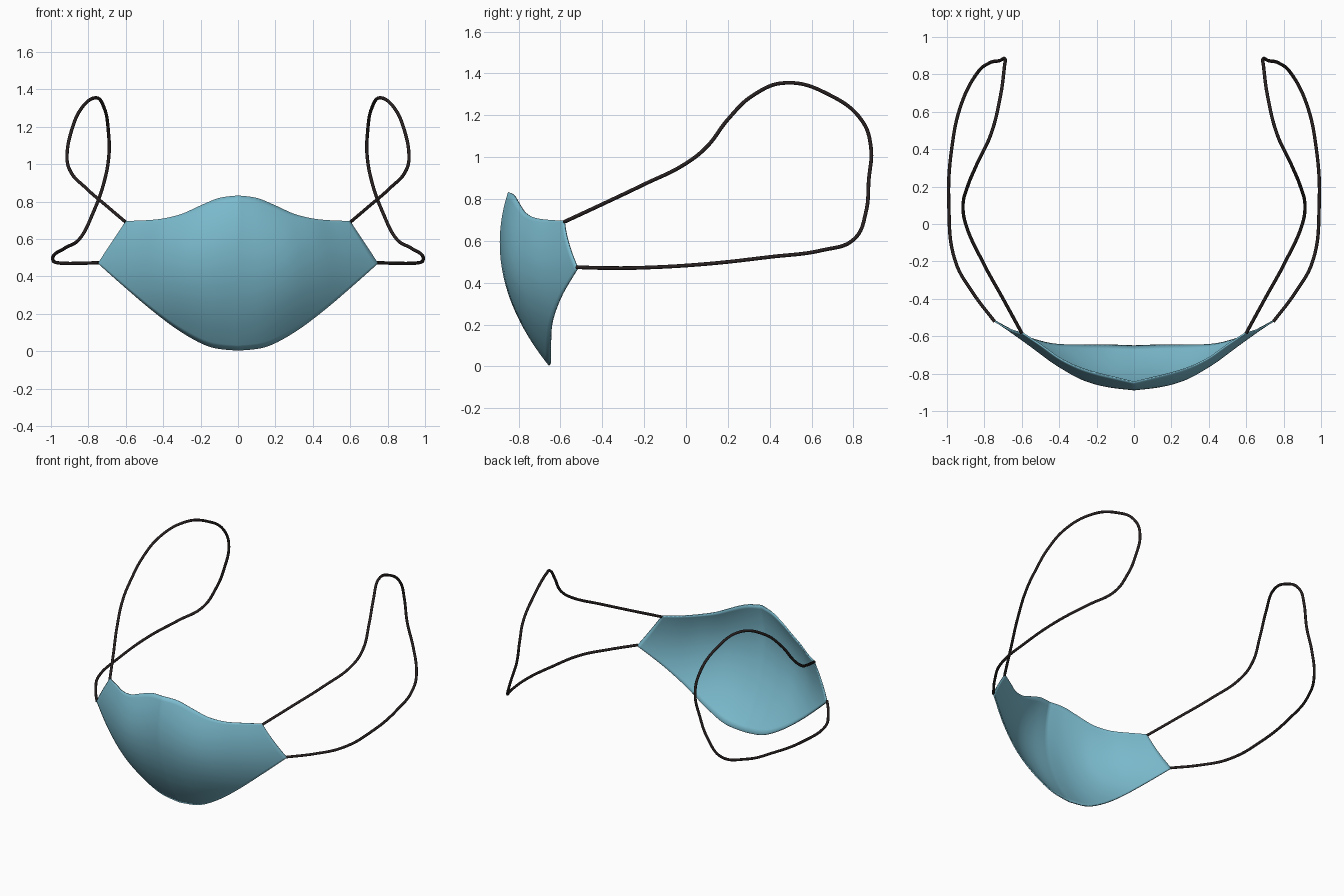
import bpy
import bmesh
from mathutils import Vector

cube = bpy.data.objects.get("Cube")
if cube:
    bpy.data.objects.remove(cube, do_unlink=True)


def make_material(name, colour):
    material = bpy.data.materials.new(name)
    material.use_nodes = True
    material.diffuse_color = (*colour, 1)
    shader = material.node_tree.nodes["Principled BSDF"]
    shader.inputs["Base Color"].default_value = (*colour, 1)
    shader.inputs["Roughness"].default_value = 0.8
    return material


def sample(points, t):
    """Smooth position along evenly spaced control points, t from 0 to 1."""
    last = len(points) - 1
    place = t * last
    i = min(int(place), last - 1)
    f = place - i
    a, b, c, d = (Vector(points[min(max(k, 0), last)]) for k in range(i - 1, i + 3))
    return b + 0.5 * f * (c - a + f * (2 * a - 5 * b + 4 * c - d + f * (3 * (b - c) + d - a)))


def add_object(name, data, material):
    obj = bpy.data.objects.new(name, data)
    bpy.context.collection.objects.link(obj)
    data.materials.append(material)
    return obj


cloth_blue = make_material("cloth blue", (0.2, 0.5, 0.62))
elastic_black = make_material("elastic black", (0.022, 0.015, 0.015))

# Upper and lower rims of the mask, from the middle to the left corner
top_rim = [(0, -.85, .833), (.1, -.825, .82), (.2, -.8, .78), (.3, -.768, .735),
           (.4, -.72, .71), (.5, -.65, .7), (.6, -.585, .697)]
bottom_rim = [(0, -.655, .003), (.15, -.65, .023), (.3, -.65, .1),
              (.45, -.642, .21), (.6, -.597, .337), (.75, -.52, .47)]
# Forward swell of the cloth from the middle to the corner
swell = [(0, .117, 0), (0, .125, 0), (0, .11, 0), (0, .07, 0), (0, .035, 0), (0, .01, 0)]

# Mask body: a cupped sheet stretched between the two rims
COLUMNS, ROWS = 28, 28
bm = bmesh.new()
grid = []
for column in range(-COLUMNS, COLUMNS + 1):
    u = abs(column) / COLUMNS
    side = -1 if column < 0 else 1
    low, high, bulge = sample(bottom_rim, u), sample(top_rim, u), sample(swell, u).y
    line = []
    for row in range(ROWS + 1):
        v = row / ROWS
        point = low.lerp(high, v)
        point.y -= bulge * 4 * v * (1 - v)
        point.x *= side
        line.append(bm.verts.new(point))
    grid.append(line)
for left, right in zip(grid, grid[1:]):
    for row in range(ROWS):
        bm.faces.new((left[row], right[row], right[row + 1], left[row + 1]))
mesh = bpy.data.meshes.new("mask_body")
bm.to_mesh(mesh)
bm.free()
body = add_object("mask_body", mesh, cloth_blue)
shell = body.modifiers.new("cloth thickness", "SOLIDIFY")
shell.thickness = 0.008
shell.offset = -1
bpy.ops.object.select_all(action="DESELECT")
bpy.context.view_layer.objects.active = body
body.select_set(True)
bpy.ops.object.shade_smooth_by_angle()

# Ear loops: round cords from the upper corner, around the ear, to the lower corner
loop_path = [(.6, -.583, .69), (.7, -.4, .775), (.81, -.2, .87), (.9, 0, .97),
             (.914, .1, 1.05), (.89, .2, 1.18), (.84, .32, 1.295), (.765, .48, 1.355),
             (.715, .68, 1.3), (.693, .84, 1.175), (.69, .883, 1.05), (.72, .873, .89),
             (.775, .86, .74), (.84, .805, .61), (.92, .65, .555), (.975, .4, .523),
             (.99, .1, .49), (.955, -.2, .472), (.86, -.37, .47), (.745, -.522, .474)]
for name, side in (("left_ear_loop", 1), ("right_ear_loop", -1)):
    curve = bpy.data.curves.new(name, "CURVE")
    curve.dimensions = "3D"
    curve.bevel_depth = 0.009
    curve.bevel_resolution = 3
    curve.use_fill_caps = True
    curve.resolution_u = 8
    spline = curve.splines.new("BEZIER")
    spline.bezier_points.add(len(loop_path) - 1)
    for knot, (x, y, z) in zip(spline.bezier_points, loop_path):
        knot.co = (x * side, y, z)
        knot.handle_left_type = knot.handle_right_type = "AUTO"
    add_object(name, curve, elastic_black)
